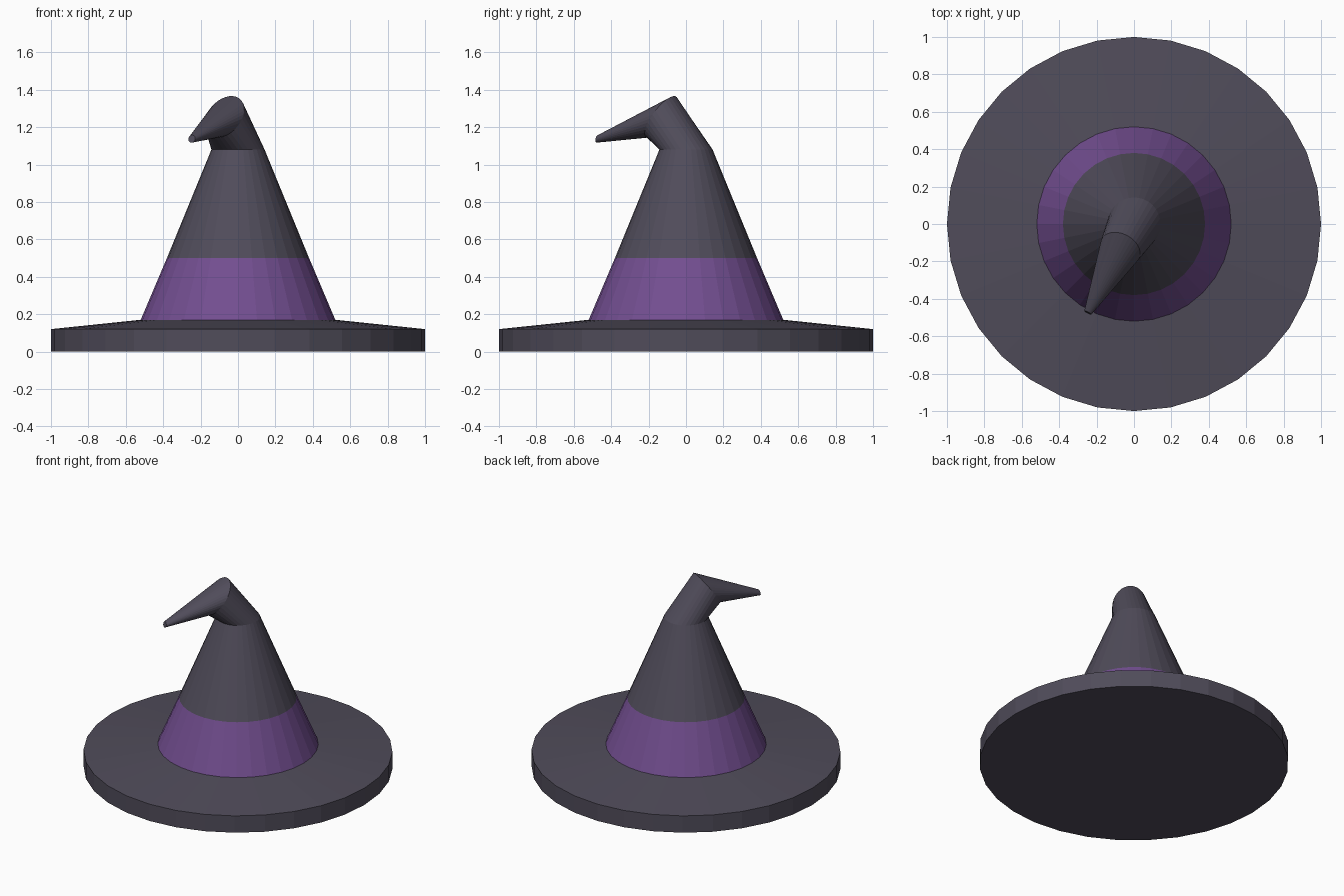
import bpy, bmesh
from math import sin, cos, tau
from mathutils import Vector

if "Cube" in bpy.data.objects:
    bpy.data.objects.remove(bpy.data.objects["Cube"])

SIDES = 32
UP = Vector((0, 0, 1))
D = Vector((-0.48, -0.877, 0)).normalized()   # direction the tip flops towards
P = UP.cross(D)                               # sideways to the flop


def material(name, rgb):
    m = bpy.data.materials.new(name)
    m.diffuse_color = (*rgb, 1)
    m.use_nodes = True
    m.node_tree.nodes["Principled BSDF"].inputs["Base Color"].default_value = m.diffuse_color
    return m


def ring(center, u, v):
    """Ellipse whose half axes are the vectors u and v."""
    c = Vector(center)
    pts = []
    for i in range(SIDES):
        a = tau * i / SIDES
        # angle measured so that every ring lines up with the world X axis
        w = Vector((cos(a), sin(a), 0))
        pts.append(c + u * w.dot(D) + v * w.dot(P))
    return pts


def level(r, z):
    return ring((0, 0, z), D * r, P * r)


def loft(name, rings, mat, cap_start=False, cap_end=False):
    bm = bmesh.new()
    loops = [[bm.verts.new(p) for p in r] for r in rings]
    for lo, hi in zip(loops, loops[1:]):
        for i in range(SIDES):
            j = (i + 1) % SIDES
            bm.faces.new((lo[i], lo[j], hi[j], hi[i]))
    if cap_start:
        bm.faces.new(loops[0][::-1])
    if cap_end:
        bm.faces.new(loops[-1])
    me = bpy.data.meshes.new(name)
    bm.to_mesh(me)
    bm.free()
    me.materials.append(mat)
    ob = bpy.data.objects.new(name, me)
    bpy.context.collection.objects.link(ob)
    return ob


felt = material("felt", (0.08, 0.072, 0.102))
purple = material("purple", (0.17, 0.076, 0.28))

# brim: thick disc with a gently sloping top
loft("brim", [level(1, 0), level(1, 0.12), level(0.52, 0.17)], felt, cap_start=True)

# coloured band around the base of the cone
loft("band", [level(0.52, 0.17), level(0.38, 0.5)], purple)

# cone, with a bent neck and a drooping tip
fold = ring((-0.073, -0.133, 1.255), D * 0.08 - UP * 0.111, P * 0.113)
tip = ring((-0.247, -0.474, 1.137), D * 0.004 - UP * 0.02, P * 0.021)
loft("crown", [level(0.38, 0.5), level(0.142, 1.08), fold, tip], felt, cap_end=True)
